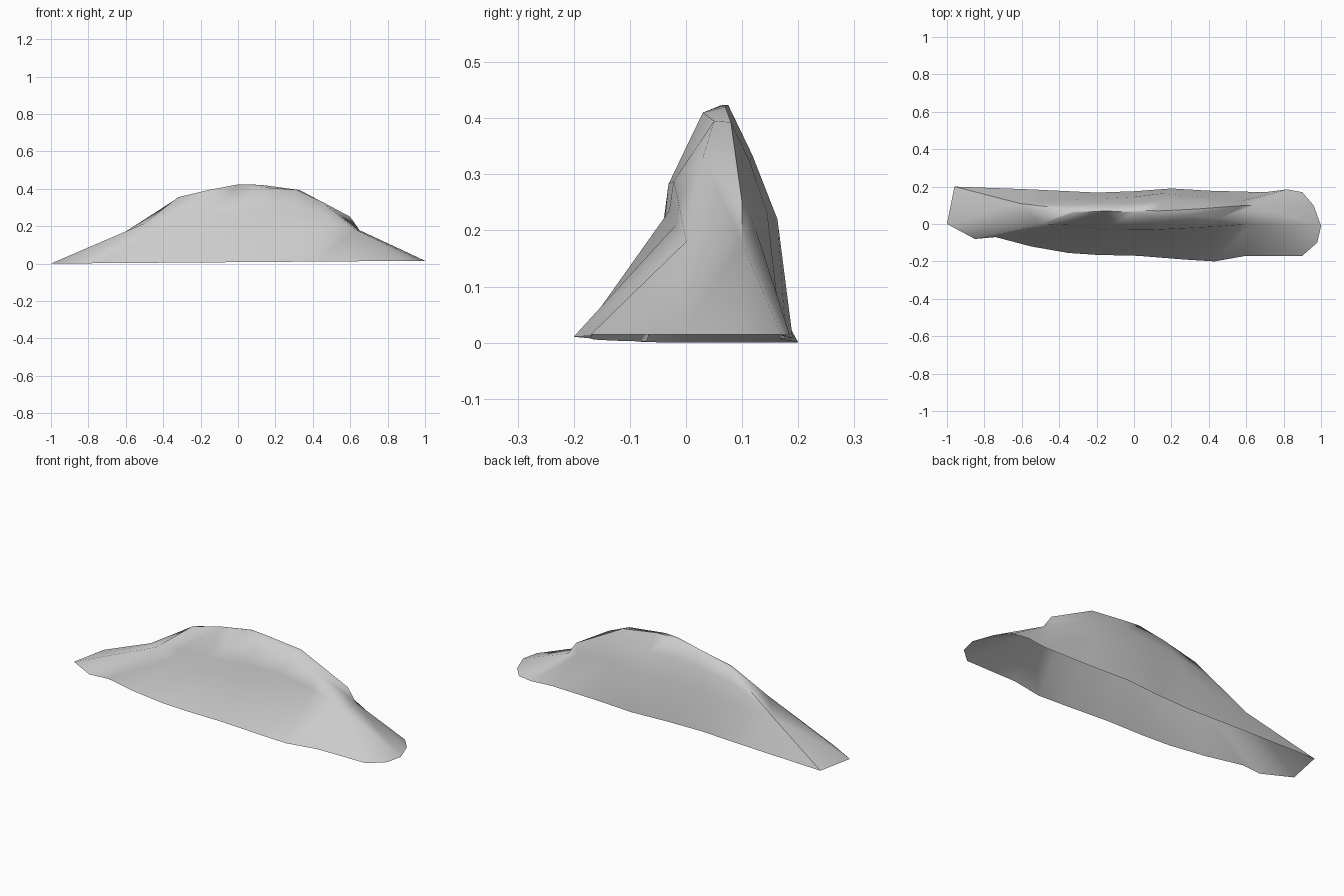
import bpy, bmesh

if "Cube" in bpy.data.objects:
    bpy.data.objects.remove(bpy.data.objects["Cube"])


def base_line(points):
    # the foot of the ridge climbs very slightly towards +x
    return [(x, y, 0.0075 * (x + 1)) for x, y in points]


def between(low, high, across, up):
    # extra contour between two others, bulging outwards when up > across
    return [(a[0] + (b[0] - a[0]) * 0.4, a[1] + (b[1] - a[1]) * across, a[2] + (b[2] - a[2]) * up)
            for a, b in zip(low, high)]


# Long contour lines of the ridge, left to right, from front foot over the top to back foot
front_foot = base_line([(-0.74, -0.07), (-0.55, -0.12), (-0.35, -0.155), (-0.2, -0.165),
                        (0.02, -0.17), (0.27, -0.19), (0.43, -0.2), (0.6, -0.17)])
front_shoulder = [(-0.5, 0.0, 0.215), (-0.38, -0.012, 0.19), (-0.15, -0.044, 0.19), (-0.02, -0.042, 0.2),
                  (0.1, -0.038, 0.22), (0.27, -0.03, 0.235), (0.45, -0.018, 0.21), (0.63, 0.0, 0.18)]
front_ridge = [(-0.5, 0.0, 0.215), (-0.32, 0.06, 0.355), (-0.15, 0.07, 0.395), (0.0, 0.062, 0.423),
               (0.1, 0.03, 0.41), (0.31, 0.05, 0.395), (0.45, 0.03, 0.33), (0.63, 0.0, 0.18)]
back_ridge = [(-0.61, 0.11, 0.165), (-0.32, 0.075, 0.352), (-0.12, 0.08, 0.395), (0.03, 0.075, 0.424),
              (0.13, 0.07, 0.42), (0.33, 0.08, 0.393), (0.6, 0.1, 0.25), (0.65, 0.1, 0.178)]
back_mid = [(-0.61, 0.11, 0.165), (-0.4, 0.13, 0.18), (-0.2, 0.135, 0.22), (0.0, 0.145, 0.22),
            (0.15, 0.163, 0.22), (0.35, 0.145, 0.23), (0.58, 0.125, 0.2), (0.65, 0.1, 0.178)]
back_foot = base_line([(-0.96, 0.2), (-0.55, 0.185), (-0.2, 0.168), (0.0, 0.175),
                       (0.2, 0.19), (0.4, 0.178), (0.7, 0.17), (0.82, 0.185)])
front_upper = between(front_shoulder, front_ridge, 0.1, 0.33)
back_upper = between(back_mid, back_ridge, 0.48, 0.57)
lines = [front_foot, front_shoulder, front_upper, front_ridge,
         back_ridge, back_upper, back_mid, back_foot]

# Foot of the two sloping ends
left_end = base_line([(-0.85, -0.08), (-1.0, 0.0)])
right_end = base_line([(0.9, -0.17), (0.98, -0.1), (1.0, -0.01), (0.96, 0.1), (0.9, 0.17)])

bm = bmesh.new()
rows = [[bm.verts.new(p) for p in line] for line in lines]

# Sides and crest
for low, high in zip(rows, rows[1:]):
    for i in range(len(low) - 1):
        bm.faces.new((low[i], low[i + 1], high[i + 1], high[i]))


def fan_end(foot, col, switch):
    """Fan the end slope from the front crest corner, then from the back one."""
    ring = [rows[0][col]] + [bm.verts.new(p) for p in foot] + [rows[-1][col]]
    front, back = rows[3][col], rows[4][col]
    for i in range(len(ring) - 1):
        bm.faces.new((ring[i], ring[i + 1], front if i < switch else back))
    bm.faces.new((front, ring[switch], back))


fan_end(left_end, 0, 2)
fan_end(right_end, len(front_foot) - 1, 3)

# Weld the contours where they meet at the ends, and face everything outwards
bmesh.ops.remove_doubles(bm, verts=bm.verts, dist=0.001)
bmesh.ops.recalc_face_normals(bm, faces=bm.faces)
bm.normal_update()
if sum(f.normal.z * f.calc_area() for f in bm.faces) < 0:
    bmesh.ops.reverse_faces(bm, faces=bm.faces)

# Open-bottomed rock ridge shell
mesh = bpy.data.meshes.new("rock_ridge")
bm.to_mesh(mesh)
bm.free()
ridge = bpy.data.objects.new("rock_ridge", mesh)
bpy.context.collection.objects.link(ridge)
bpy.context.view_layer.objects.active = ridge
ridge.select_set(True)
bpy.ops.object.shade_smooth_by_angle(angle=1.0)
